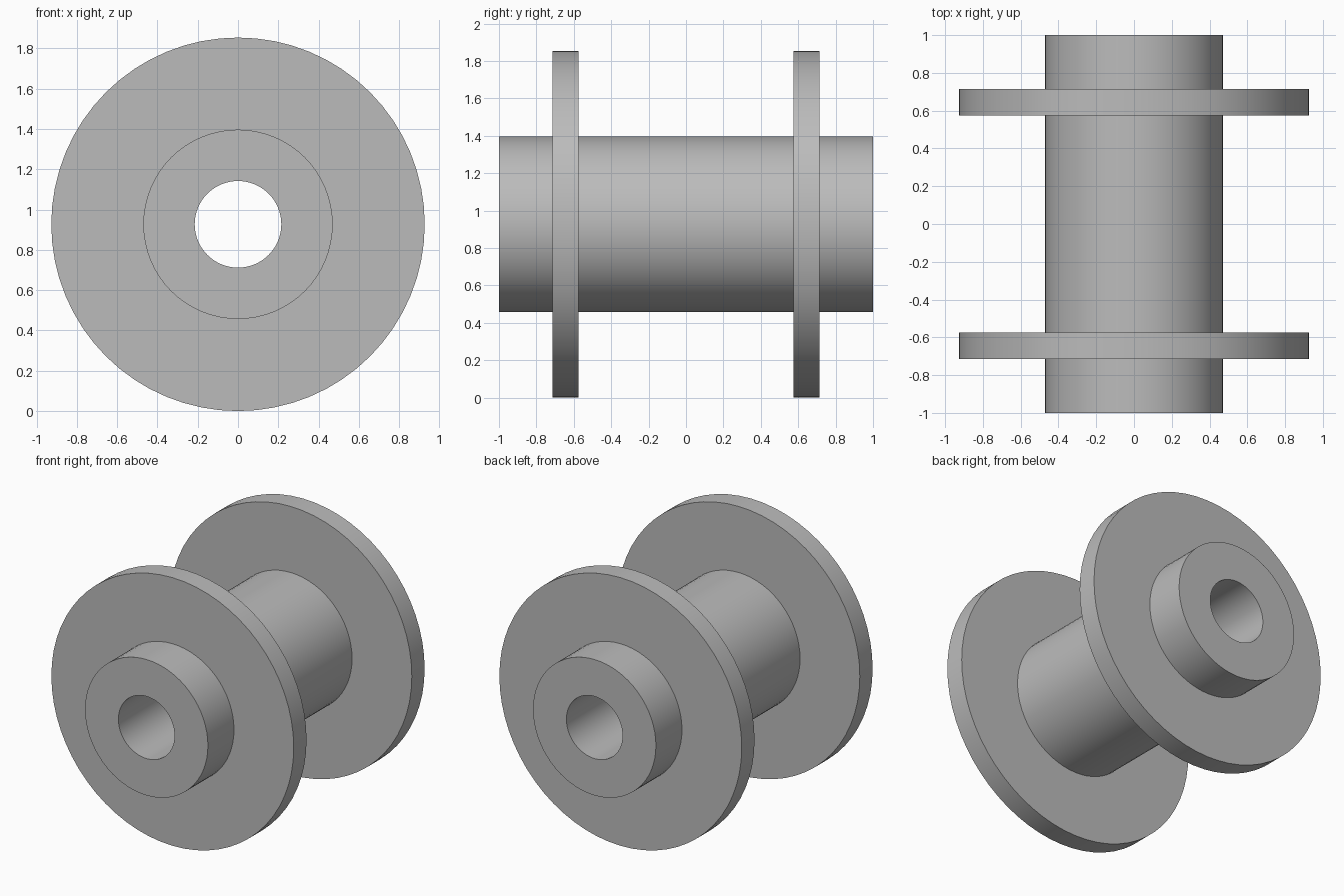
import bpy, bmesh
from math import radians, tau
from mathutils import Matrix, Vector

cube = bpy.data.objects.get("Cube")
if cube:
    bpy.data.objects.remove(cube, do_unlink=True)

SIDES = 64
FLANGE_R, HUB_R, BORE_R = 0.927, 0.47, 0.215
FLANGE_IN, FLANGE_OUT, HALF_LEN = 0.575, 0.715, 1.0

grey = bpy.data.materials.new("plain grey")
grey.use_nodes = True
colour = (0.5, 0.5, 0.5, 1)
grey.diffuse_color = colour
grey.node_tree.nodes["Principled BSDF"].inputs["Base Color"].default_value = colour

# Half profile (radius, distance along axle), mirrored to a closed outline
half = [(HUB_R, FLANGE_IN), (FLANGE_R, FLANGE_IN), (FLANGE_R, FLANGE_OUT),
        (HUB_R, FLANGE_OUT), (HUB_R, HALF_LEN), (BORE_R, HALF_LEN)]
outline = half + [(r, -y) for r, y in reversed(half)]

# Flanged hollow spool, turned around the y axis
bm = bmesh.new()
rings = []
for i in range(SIDES):
    turn = Matrix.Rotation(tau * i / SIDES, 3, 'Y')
    rings.append([bm.verts.new(turn @ Vector((0, y, r))) for r, y in outline])
for i, ring in enumerate(rings):
    following = rings[(i + 1) % SIDES]
    for j in range(len(outline)):
        k = (j + 1) % len(outline)
        bm.faces.new((ring[j], ring[k], following[k], following[j]))
bmesh.ops.recalc_face_normals(bm, faces=bm.faces)

mesh = bpy.data.meshes.new("flanged_spool")
bm.to_mesh(mesh)
bm.free()
mesh.materials.append(grey)
spool = bpy.data.objects.new("flanged_spool", mesh)
spool.location.z = FLANGE_R
bpy.context.collection.objects.link(spool)

# Smooth round walls with crisp rims
bpy.ops.object.select_all(action='DESELECT')
spool.select_set(True)
bpy.context.view_layer.objects.active = spool
bpy.ops.object.shade_smooth_by_angle(angle=radians(30))
